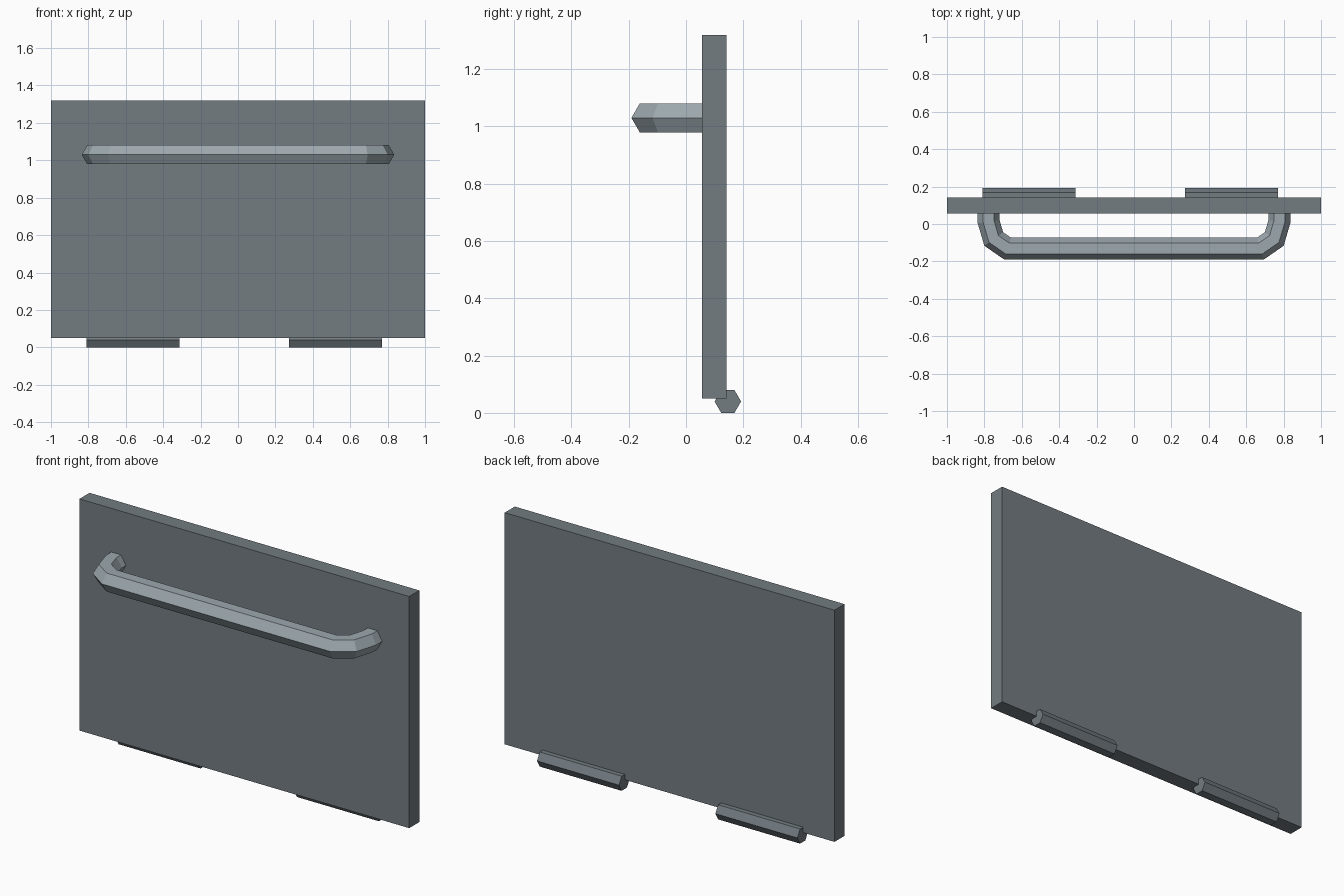
import bpy, math
from mathutils import Vector

if "Cube" in bpy.data.objects:
    bpy.data.objects.remove(bpy.data.objects["Cube"])


def material(name, rgb):
    m = bpy.data.materials.new(name)
    m.diffuse_color = (*rgb, 1)
    m.use_nodes = True
    m.node_tree.nodes["Principled BSDF"].inputs["Base Color"].default_value = m.diffuse_color
    return m


STEEL = material("dark steel", (0.17, 0.20, 0.22))
BRIGHT = material("bright steel", (0.33, 0.39, 0.42))


def add_mesh(name, verts, faces, mat):
    me = bpy.data.meshes.new(name)
    me.from_pydata(verts, [], faces)
    me.materials.append(mat)
    ob = bpy.data.objects.new(name, me)
    bpy.context.collection.objects.link(ob)
    return ob


def hex_tube(name, path, radius, mat):
    """Sweep a flat-topped hexagon along a path in the xy plane, with mitred corners."""
    pts = [Vector(p) for p in path]
    verts, faces = [], []
    for i, p in enumerate(pts):
        a = (p - pts[i - 1]).normalized() if i else (pts[1] - p).normalized()
        b = (pts[i + 1] - p).normalized() if i < len(pts) - 1 else a
        t = (a + b).normalized()
        side = Vector((t.y, -t.x, 0)) / t.dot(a)
        for k in range(6):
            ang = k * math.pi / 3
            verts.append(p + side * radius * math.cos(ang)
                         + Vector((0, 0, radius * math.sin(ang))))
    for i in range(len(pts) - 1):
        for k in range(6):
            n = (k + 1) % 6
            faces.append((i * 6 + k, i * 6 + n, i * 6 + 6 + n, i * 6 + 6 + k))
    last = len(verts) - 6
    faces += [tuple(range(5, -1, -1)), tuple(range(last, last + 6))]
    return add_mesh(name, verts, faces, mat)


# Door panel
bpy.ops.mesh.primitive_cube_add(size=1, location=(0, 0.0985, 0.685))
panel = bpy.context.object
panel.name = "door_panel"
panel.scale = (2, 0.087, 1.27)
panel.data.materials.append(STEEL)

# Bent handle, mirrored path from one wall end to the other
half = [(0.777, 0.065, 1.03), (0.777, 0.012, 1.03), (0.75, -0.08, 1.03), (0.675, -0.132, 1.03)]
path = [(-x, y, z) for x, y, z in half] + half[::-1]
hex_tube("handle", path, 0.0585, BRIGHT)

# Hinge barrels along the bottom back edge
for name, x0 in (("hinge_left", -0.81), ("hinge_right", 0.272)):
    hex_tube(name, [(x0, 0.146, 0.04), (x0 + 0.497, 0.146, 0.04)], 0.0462, STEEL)

# Make normals consistent
for ob in bpy.context.collection.objects:
    bpy.context.view_layer.objects.active = ob
    bpy.ops.object.mode_set(mode='EDIT')
    bpy.ops.mesh.select_all(action='SELECT')
    bpy.ops.mesh.normals_make_consistent(inside=False)
    bpy.ops.object.mode_set(mode='OBJECT')
